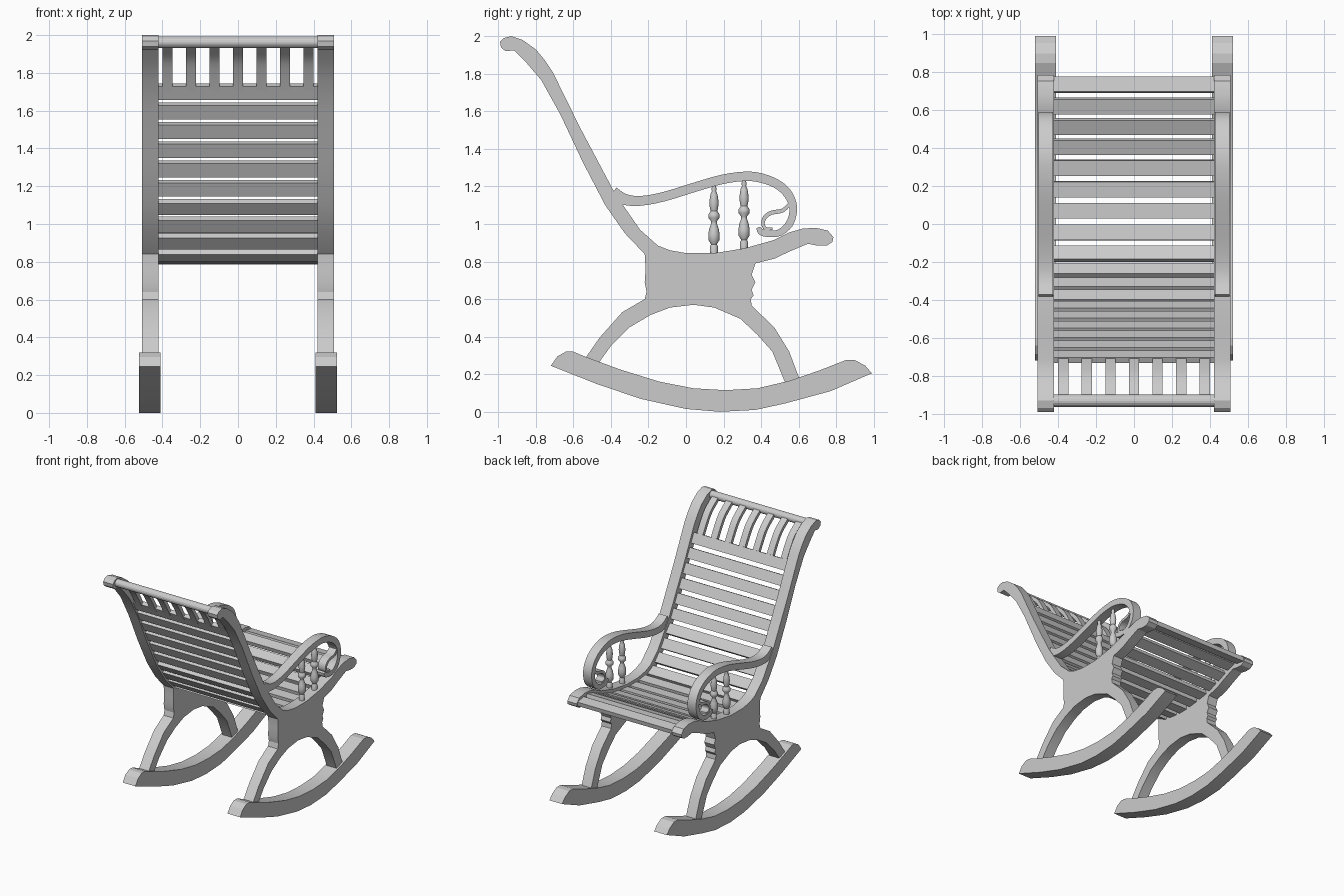
import bpy, bmesh, math
from mathutils import Vector

if "Cube" in bpy.data.objects:
    bpy.data.objects.remove(bpy.data.objects["Cube"])


def finish(name, bm, angle=30):
    bmesh.ops.recalc_face_normals(bm, faces=bm.faces)
    me = bpy.data.meshes.new(name)
    bm.to_mesh(me)
    bm.free()
    ob = bpy.data.objects.new(name, me)
    bpy.context.collection.objects.link(ob)
    bpy.ops.object.select_all(action='DESELECT')
    ob.select_set(True)
    bpy.context.view_layer.objects.active = ob
    bpy.ops.object.shade_smooth_by_angle(angle=math.radians(angle))
    return ob


def plate(name, outline, x0, x1):
    """Extrude a (y, z) outline from x0 to x1."""
    bm = bmesh.new()
    face = bm.faces.new([bm.verts.new((x0, y, z)) for y, z in outline])
    ext = bmesh.ops.extrude_face_region(bm, geom=[face])["geom"]
    bmesh.ops.translate(bm, vec=(x1 - x0, 0, 0),
                        verts=[g for g in ext if isinstance(g, bmesh.types.BMVert)])
    return finish(name, bm, 20)


def ribbon(path):
    """Outline around a centre line of (y, z, half width)."""
    left, right = [], []
    for i, (y, z, w) in enumerate(path):
        a, b = path[max(i - 1, 0)], path[min(i + 1, len(path) - 1)]
        t = Vector((b[0] - a[0], b[1] - a[1])).normalized()
        left.append((y - t.y * w, z + t.x * w))
        right.append((y + t.y * w, z - t.x * w))
    return left + right[::-1]


def smooth_path(pts, steps=3):
    """Catmull-Rom subdivision of a path."""
    out = []
    p = [Vector(q) for q in pts]
    for i in range(len(p) - 1):
        a, b, c, d = p[max(i - 1, 0)], p[i], p[i + 1], p[min(i + 2, len(p) - 1)]
        for k in range(steps):
            t = k / steps
            out.append(0.5 * (2 * b + (c - a) * t + (2 * a - 5 * b + 4 * c - d) * t * t
                              + (3 * b - a - 3 * c + d) * t ** 3))
    out.append(p[-1])
    return [tuple(q) for q in out]


def lathe(name, profile, x, y, z0, height, n=16):
    bm = bmesh.new()
    rings = [[bm.verts.new((x + r * math.cos(2 * math.pi * k / n),
                            y + r * math.sin(2 * math.pi * k / n), z0 + f * height))
              for k in range(n)] for r, f in profile]
    for a, b in zip(rings, rings[1:]):
        for k in range(n):
            bm.faces.new((a[k], a[(k + 1) % n], b[(k + 1) % n], b[k]))
    bm.faces.new(rings[0])
    bm.faces.new(rings[-1])
    return finish(name, bm, 40)


# Side frame outline: back post and seat rail, then apron and arched legs, then rear edge
rail = [(-.99, 1.97), (-.97, 1.99), (-.93, 2.0), (-.87, 1.98), (-.80, 1.93), (-.75, 1.87),
        (-.71, 1.81), (-.565, 1.515), (-.39, 1.185), (-.335, 1.10), (-.245, .97), (-.15, .885),
        (-.085, .86), (0, .845), (.15, .845), (.31, .87), (.47, .915), (.55, .955), (.62, .975),
        (.69, .98), (.755, .965), (.785, .93), (.78, .905), (.75, .885), (.70, .885),
        (.65, .895), (.55, .853), (.47, .815), (.37, .79)]
legs = [(.36, .76), (.35, .73), (.37, .69), (.35, .65), (.36, .62), (.345, .60), (.35, .565),
        (.47, .45), (.55, .32), (.61, .16), (.53, .15), (.46, .32), (.38, .41), (.29, .495),
        (.15, .555), (.04, .57), (-.085, .555), (-.19, .515), (-.30, .45), (-.40, .35),
        (-.465, .26), (-.54, .28), (-.46, .395), (-.34, .53), (-.22, .60), (-.21, .64),
        (-.22, .69), (-.215, .76), (-.22, .84)]
rear = [(-.325, .95), (-.43, 1.10), (-.55, 1.33), (-.67, 1.585), (-.77, 1.765),
        (-.855, 1.865), (-.915, 1.925), (-.96, 1.92), (-.985, 1.94)]

rocker = [(-.72, .245), (-.685, .295), (-.64, .32), (-.60, .32), (-.54, .295), (-.35, .225),
          (-.14, .16), (.04, .125), (.21, .115), (.38, .125), (.55, .165), (.71, .22),
          (.85, .275), (.90, .275), (.955, .245), (.99, .205), (.77, .11), (.53, .045),
          (.37, .01), (.18, 0), (0, .015), (-.245, .07), (-.48, .15)]

arm = [(-.39, 1.165, .035), (-.33, 1.132, .03), (-.245, 1.123, .026), (-.12, 1.145, .025),
       (.05, 1.197, .025), (.19, 1.237, .025), (.315, 1.254, .025), (.40, 1.245, .025),
       (.48, 1.215, .024), (.535, 1.17, .024), (.565, 1.115, .022), (.57, 1.06, .02),
       (.55, 1.0, .02), (.50, .955, .018), (.445, .948, .018), (.40, .958, .018),
       (.385, .982, .01)]
scroll = [(.555, 1.11, .008), (.515, 1.072, .011), (.455, 1.06, .011), (.42, 1.035, .011),
          (.41, 1.0, .009), (.425, .975, .009), (.46, .975, .006)]

spindle = [(.021, -.02), (.021, .10), (.015, .13), (.03, .20), (.03, .28), (.026, .36),
           (.016, .44), (.016, .48), (.03, .53), (.03, .58), (.018, .63), (.022, .68),
           (.025, .76), (.019, .88), (.011, .93), (.014, .96), (.009, 1.02)]

for s, side in ((1, "right"), (-1, "left")):
    plate("side_frame_" + side, rail + legs + rear, s * .422, s * .508)
    plate("rocker_" + side, rocker, s * .41, s * .523)
    plate("armrest_" + side, ribbon(smooth_path(arm)), s * .427, s * .503)
    plate("arm_scroll_" + side, ribbon(smooth_path(scroll)), s * .432, s * .498)
    lathe("arm_spindle_rear_" + side, spindle, s * .465, .149, .845, .355)
    lathe("arm_spindle_front_" + side, spindle, s * .465, .309, .868, .36)

# Slats spaced evenly along the back and seat curve
curve = [Vector(p) for p in smooth_path(
    [(-.70, 1.70), (-.43, 1.17), (-.37, 1.07), (-.28, .945), (-.18, .85), (-.10, .82),
     (.07, .803), (.31, .83), (.46, .875), (.56, .915), (.65, .943), (.735, .932)], 8)]
dist = [0]
for a, b in zip(curve, curve[1:]):
    dist.append(dist[-1] + (b - a).length)
COUNT = 18
for i in range(COUNT):
    d = dist[-1] * i / (COUNT - 1)
    k = next((j for j in range(len(dist) - 2) if dist[j + 1] >= d), len(dist) - 2)
    t = (curve[k + 1] - curve[k]).normalized()
    c = curve[k] + t * (d - dist[k])
    e = t * .041
    plate("slat_%02d" % (i + 1), ribbon([(*(c - e), .017), (*(c + e), .017)]), -.425, .425)

# Curved upright bars and round top rail of the headrest
bar = [(-.71, 1.71, .014), (-.76, 1.80, .014), (-.82, 1.885, .014), (-.92, 1.96, .014)]
for i in range(7):
    x = (i - 3) * .1245
    plate("headrest_bar_%d" % (i + 1), ribbon(smooth_path(bar)), x - .027, x + .027)
plate("top_rail", [(-.932 + .032 * math.cos(a * math.pi / 8), 1.962 + .03 * math.sin(a * math.pi / 8))
                   for a in range(16)], -.425, .425)
